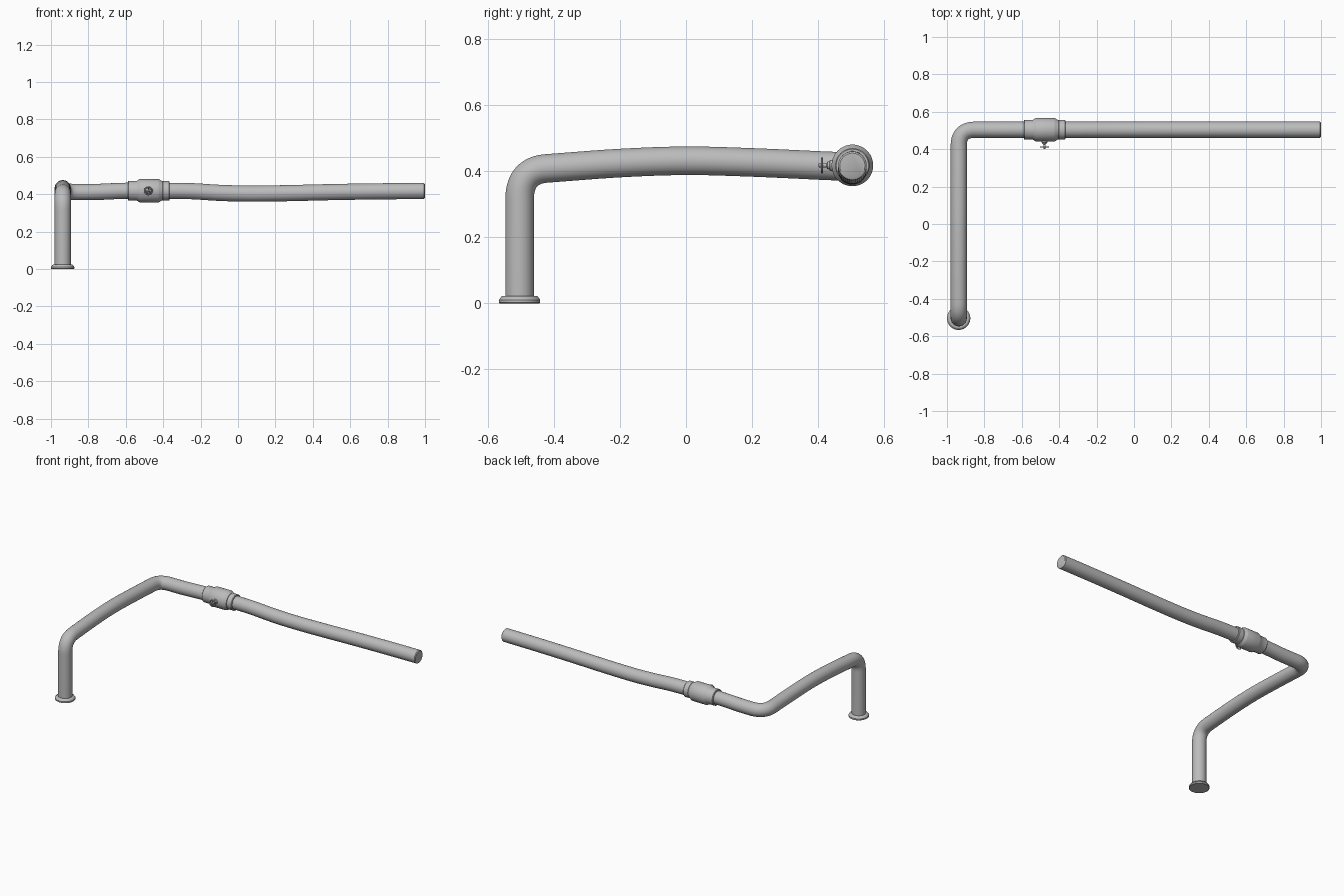
import bpy, bmesh, math
from mathutils import Vector, Matrix

if "Cube" in bpy.data.objects:
    bpy.data.objects.remove(bpy.data.objects["Cube"])

metal = bpy.data.materials.new("grey metal")
metal.diffuse_color = (0.5, 0.5, 0.5, 1)
metal.use_nodes = True
metal.node_tree.nodes["Principled BSDF"].inputs["Base Color"].default_value = metal.diffuse_color


def finish(name, bm, angle=35):
    bmesh.ops.recalc_face_normals(bm, faces=bm.faces)
    me = bpy.data.meshes.new(name)
    bm.to_mesh(me)
    bm.free()
    me.materials.append(metal)
    ob = bpy.data.objects.new(name, me)
    bpy.context.collection.objects.link(ob)
    bpy.ops.object.select_all(action='DESELECT')
    ob.select_set(True)
    bpy.context.view_layer.objects.active = ob
    bpy.ops.object.shade_smooth_by_angle(angle=math.radians(angle))
    return ob


def skin(bm, rings, closed=False):
    """Join rings of points with quads and cap the ends."""
    vs = [[bm.verts.new(p) for p in r] for r in rings]
    n = len(vs[0])
    for a, b in zip(vs, vs[1:] + vs[:1] if closed else vs[1:]):
        for i in range(n):
            bm.faces.new((a[i], a[(i + 1) % n], b[(i + 1) % n], b[i]))
    if not closed:
        bm.faces.new(vs[0])
        bm.faces.new(vs[-1])


def lathe(bm, profile, axis, origin, n=48):
    """Revolve (distance, radius) pairs about an axis through origin."""
    rot = Vector((0, 0, 1)).rotation_difference(Vector(axis)).to_matrix()
    skin(bm, [[Vector(origin) + rot @ Vector((r * math.cos(t), r * math.sin(t), d))
               for t in (2 * math.pi * i / n for i in range(n))] for d, r in profile])


def bend(a, c, b, n=14):
    a, b, c = Vector(a), Vector(b), Vector(c)
    return [a * (1 - t) ** 2 + c * 2 * t * (1 - t) + b * t * t
            for t in (i / n for i in range(n + 1))]


def smooth(pts, n=6):
    """Catmull-Rom points through pts, without the two ends."""
    p = [Vector(q) for q in pts]
    p = [2 * p[0] - p[1]] + p + [2 * p[-1] - p[-2]]
    out = []
    for i in range(1, len(p) - 2):
        a, b, c, d = p[i - 1:i + 3]
        for k in range(n):
            t = k / n
            out.append(0.5 * (2 * b + (c - a) * t + (2 * a - 5 * b + 4 * c - d) * t * t
                              + (3 * b - a - 3 * c + d) * t ** 3))
    return out[1:]


# Pipe centre line: riser, arched crossing, gently wavy long run
PX, PY = -0.937, 0.504
b1 = bend((PX, -PY, 0.315), (PX, -PY, 0.404), (PX, -0.42, 0.409))
b2 = bend((PX, 0.42, 0.417), (PX, PY, 0.414), (-0.85, PY, 0.411))
arch = smooth([b1[-1], (PX, -0.2, 0.425), (PX, 0, 0.432), (PX, 0.2, 0.427), b2[0]])
run = smooth([b2[-1]] + [(x, PY, z) for x, z in (
    (-0.75, 0.412), (-0.6, 0.418), (-0.4, 0.418), (-0.25, 0.416), (-0.1, 0.407),
    (0.05, 0.403), (0.25, 0.405), (0.5, 0.411), (0.75, 0.415), (0.994, 0.417))])
path = [Vector((PX, -PY, 0.01))] + b1 + arch + b2 + run
path += [Vector((0.994, PY, 0.417)), Vector((0.9985, PY, 0.417))]

# Pipe swept along the centre line with a softened open end
rings, prev, side = [], Vector((0, 0, 1)), Vector((1, 0, 0))
for i, p in enumerate(path):
    tan = (path[min(i + 1, len(path) - 1)] - path[max(i - 1, 0)]).normalized()
    side = prev.rotation_difference(tan) @ side
    prev = tan
    up = tan.cross(side)
    r = 0.038 if i == len(path) - 1 else 0.0432
    rings.append([p + r * (side * math.cos(a) + up * math.sin(a))
                  for a in (2 * math.pi * k / 40 for k in range(40))])
bm = bmesh.new()
skin(bm, rings)
finish("pipe", bm, 40)

# Base flange
bm = bmesh.new()
lathe(bm, [(0, 0.06), (0.002, 0.0625), (0.011, 0.0625), (0.014, 0.06),
           (0.021, 0.055), (0.023, 0.052), (0.023, 0.04)], (0, 0, 1), (-0.9375, -PY, 0))
finish("base_flange", bm)

# Valve body with collars
VX, VZ = -0.479, 0.418
bm = bmesh.new()
lathe(bm, [(-0.588, 0.04), (-0.588, 0.05), (-0.585, 0.053), (-0.54, 0.053),
           (-0.528, 0.061), (-0.522, 0.063), (-0.427, 0.063), (-0.421, 0.061),
           (-0.409, 0.053), (-0.405, 0.052), (-0.405, 0.049), (-0.402, 0.052),
           (-0.369, 0.052), (-0.366, 0.049), (-0.366, 0.04)], (1, 0, 0), (0, PY, VZ))
finish("valve_body", bm)

# Valve stem: boss, neck and tip
bm = bmesh.new()
lathe(bm, [(0.05, 0.018), (0.068, 0.016), (0.070, 0.012), (0.076, 0.011),
           (0.078, 0.006), (0.101, 0.006), (0.103, 0.004)],
      (0, -1, 0), (VX, PY, VZ), 20)
finish("valve_stem", bm)

# Hand wheel: rim and spokes
bm = bmesh.new()
wy = 0.412
skin(bm, [[Vector((VX + (0.0205 + 0.0037 * math.cos(b)) * math.cos(a),
                   wy + 0.0037 * math.sin(b),
                   VZ + (0.0205 + 0.0037 * math.cos(b)) * math.sin(a)))
           for b in (2 * math.pi * j / 10 for j in range(10))]
          for a in (2 * math.pi * i / 32 for i in range(32))], closed=True)
for k in range(3):
    a = math.radians(90 + 120 * k)
    lathe(bm, [(0, 0.0025), (0.02, 0.0025)], (math.cos(a), 0, math.sin(a)), (VX, wy, VZ), 8)
finish("hand_wheel", bm)
